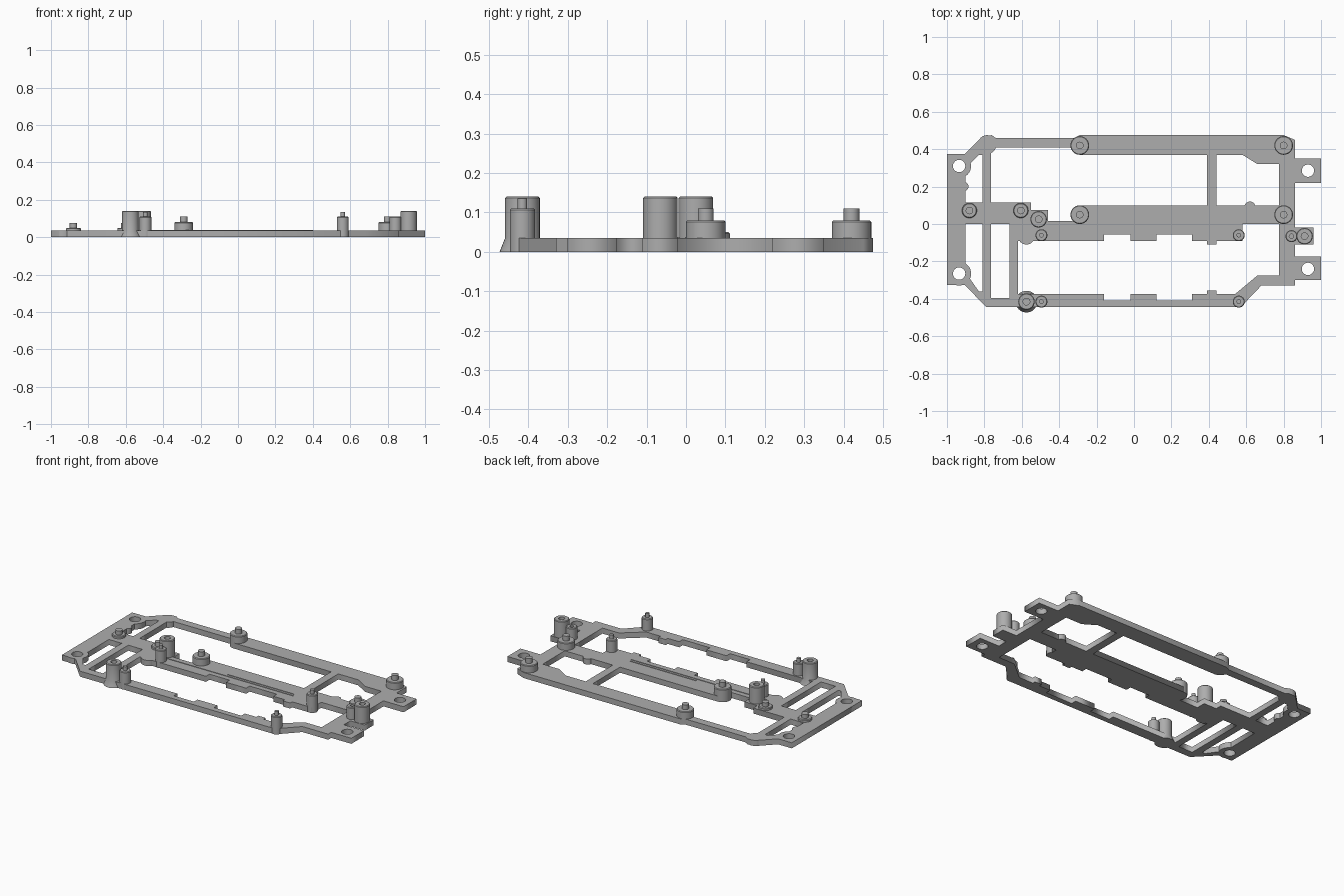
import bpy, bmesh
from math import cos, sin, tau

if "Cube" in bpy.data.objects:
    bpy.data.objects.remove(bpy.data.objects["Cube"], do_unlink=True)

THICK = 0.035

# Single plastic colour
grey = bpy.data.materials.new("mid grey plastic")
grey.use_nodes = True
colour = (0.42, 0.42, 0.42, 1)
grey.diffuse_color = colour
grey.node_tree.nodes["Principled BSDF"].inputs["Base Color"].default_value = colour
grey.node_tree.nodes["Principled BSDF"].inputs["Roughness"].default_value = 0.6


def circle_points(x, y, radius, count=32):
    return [(x + radius * cos(tau * i / count), y + radius * sin(tau * i / count))
            for i in range(count)]


def sheet(name, loops, bottom, top):
    """Flat slab from an outer loop and any hole loops."""
    curve = bpy.data.curves.new(name, "CURVE")
    curve.dimensions = "2D"
    curve.fill_mode = "BOTH"
    curve.extrude = (top - bottom) / 2
    for loop in loops:
        spline = curve.splines.new("POLY")
        spline.points.add(len(loop) - 1)
        for point, (x, y) in zip(spline.points, loop):
            point.co = (x, y, 0, 1)
        spline.use_cyclic_u = True
    curve.materials.append(grey)
    obj = bpy.data.objects.new(name, curve)
    bpy.context.collection.objects.link(obj)
    obj.location.z = (top + bottom) / 2
    bpy.ops.object.select_all(action="DESELECT")
    obj.select_set(True)
    bpy.context.view_layer.objects.active = obj
    bpy.ops.object.convert(target="MESH")
    return bpy.context.object


def lathe(name, x, y, profile, closed=False, steps=32):
    """Turned part: (radius, height) profile spun about z."""
    bm = bmesh.new()
    verts = [bm.verts.new((r, 0, z)) for r, z in profile]
    edges = [bm.edges.new(pair) for pair in zip(verts, verts[1:])]
    if closed:
        edges.append(bm.edges.new((verts[-1], verts[0])))
    bmesh.ops.spin(bm, geom=verts + edges, cent=(0, 0, 0), axis=(0, 0, 1),
                   angle=tau, steps=steps, use_duplicate=False)
    bmesh.ops.remove_doubles(bm, verts=bm.verts, dist=0.0001)
    bmesh.ops.recalc_face_normals(bm, faces=bm.faces)
    mesh = bpy.data.meshes.new(name)
    bm.to_mesh(mesh)
    bm.free()
    mesh.materials.append(grey)
    obj = bpy.data.objects.new(name, mesh)
    bpy.context.collection.objects.link(obj)
    obj.location = (x, y, 0)
    bpy.ops.object.select_all(action="DESELECT")
    obj.select_set(True)
    bpy.context.view_layer.objects.active = obj
    bpy.ops.object.shade_smooth_by_angle()
    return obj


def pin_post(name, x, y, radius, shoulder, pin_radius, tip):
    """Shouldered post carrying a thin locating pin."""
    lathe(name, x, y, [(0, 0), (radius, 0), (radius, shoulder - 0.004),
                       (radius - 0.004, shoulder), (pin_radius, shoulder),
                       (pin_radius, tip), (0, tip)])


def screw_post(name, x, y, radius, top, foot, hole=0.018):
    """Tall post with a blind screw hole; foot is the flared base radius."""
    lathe(name, x, y, [(0, 0), (foot, 0), (radius, THICK), (radius, top - 0.004),
                       (radius - 0.004, top), (hole, top),
                       (hole, THICK + 0.03), (0, THICK + 0.03)])


def slot_edge(y, notch, rib):
    """Bay edge with two notches and one small rib, left to right."""
    path = []
    for left, right, depth in ((-0.16, -0.02, notch), (0.12, 0.31, notch), (0.39, 0.44, rib)):
        path += [(left, y), (left, depth), (right, depth), (right, y)]
    return path


# Frame plate: outer outline, then its openings
outline = [
    (-1, -0.325), (-0.905, -0.325), (-0.79, -0.445), (0.57, -0.445), (0.68, -0.33),
    (0.86, -0.33), (0.86, -0.3), (1, -0.3), (1, -0.175), (0.86, -0.175),
    (0.86, -0.11), (0.96, -0.11), (0.96, -0.02), (0.86, -0.02),
    (0.86, 0.22), (1, 0.22), (1, 0.35), (0.86, 0.35), (0.86, 0.45), (0.8, 0.475),
    (-0.29, 0.475), (-0.32, 0.46), (-0.74, 0.46), (-0.76, 0.475), (-0.81, 0.47),
    (-0.905, 0.375), (-1, 0.375)]
rear_bay = [
    (-0.765, 0.115), (-0.55, 0.115), (-0.55, 0.075), (-0.46, 0.075), (-0.46, 0.015),
    (-0.32, 0.015), (-0.29, 0.1), (0.39, 0.1), (0.39, 0.37), (-0.29, 0.37),
    (-0.32, 0.41), (-0.74, 0.41), (-0.765, 0.38)]
rear_side_bay = [(0.44, 0.1), (0.775, 0.1), (0.775, 0.32), (0.66, 0.32),
                 (0.58, 0.37), (0.44, 0.37)]
front_bay = ([(-0.62, -0.375)] + slot_edge(-0.375, -0.41, -0.355)
             + [(0.54, -0.375), (0.66, -0.275), (0.775, -0.275), (0.775, 0),
                (0.58, 0), (0.58, -0.09)]
             + slot_edge(-0.09, -0.055, -0.11)[::-1] + [(-0.62, -0.09)])
rear_window = [(-0.9, 0.115), (-0.81, 0.115), (-0.81, 0.37), (-0.83, 0.37), (-0.9, 0.3)]
front_window = [(-0.9, 0), (-0.9, -0.26), (-0.83, -0.36), (-0.81, -0.36), (-0.81, 0)]
end_window = [(-0.765, 0), (-0.765, -0.395), (-0.665, -0.395), (-0.665, 0)]
mount_holes = [circle_points(x, y, 0.033) for x, y in
               ((-0.935, 0.31), (-0.935, -0.265), (0.93, 0.285), (0.93, -0.24))]
sheet("frame_plate", [outline, rear_bay, rear_side_bay, front_bay, rear_window,
                      front_window, end_window] + mount_holes, 0, THICK)

# Rounded lobes around the end mounting holes
for side, y in (("rear", 0.31), ("front", -0.265)):
    lathe(side + "_mount_lobe", -0.935, y,
          [(0.033, 0), (0.064, 0), (0.064, THICK), (0.033, THICK)], closed=True)

# Rounded pads that thicken the frame at corners and joints
for name, x, y, radius in (("rear_corner_pad", -0.785, 0.425, 0.05),
                           ("bay_corner_pad", -0.575, -0.065, 0.045),
                           ("window_pad", -0.91, 0.2, 0.025),
                           ("bar_pad", 0.62, 0.09, 0.03)):
    lathe(name, x, y, [(0, 0), (radius, 0), (radius, THICK), (0, THICK)])

# Thin raised guide lines along the middle bar
for name, x0, x1, y in (("long_guide", -0.55, 0.4, -0.02), ("short_guide", -0.07, 0.39, 0)):
    sheet(name, [[(x0, y - 0.003), (x1, y - 0.003), (x1, y + 0.003), (x0, y + 0.003)]],
          THICK, THICK + 0.003)

# Wide board posts on the rear and middle bars
for end, x in (("right", -0.29), ("left", 0.8)):
    for bar, y in (("rear", 0.42), ("middle", 0.05)):
        pin_post(f"{bar}_{end}_board_post", x, y, 0.05, 0.08, 0.02, 0.11)

# Slim posts at the corners of the front bay
for end, x in (("right", -0.495), ("left", 0.56)):
    for bar, y in (("middle", -0.06), ("front", -0.415)):
        pin_post(f"{bar}_{end}_slim_post", x, y, 0.032, 0.11, 0.012, 0.135)

# Low posts on the end plate
for name, x in (("outer_low_post", -0.88), ("inner_low_post", -0.605)):
    pin_post(name, x, 0.072, 0.04, 0.05, 0.02, 0.075)

# Tall screw posts and the small post beside the end tab
screw_post("front_screw_post", -0.575, -0.415, 0.044, 0.14, 0.058)
screw_post("middle_screw_post", -0.51, 0.025, 0.044, 0.14, 0.044)
screw_post("tab_screw_post", 0.912, -0.065, 0.044, 0.14, 0.044)
screw_post("tab_small_post", 0.842, -0.065, 0.032, 0.11, 0.032, 0.012)
